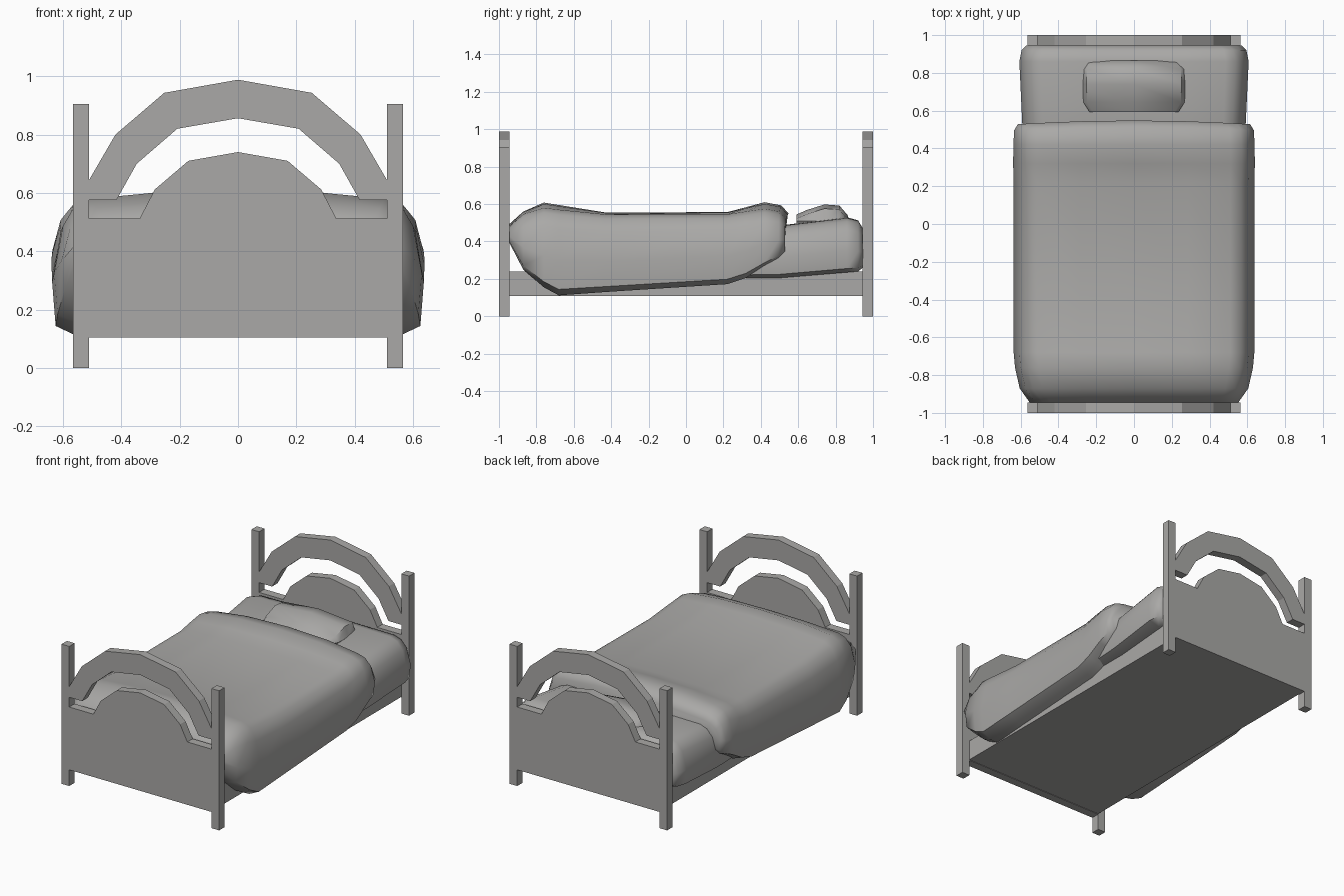
import bpy
import bmesh
import math

old = bpy.data.objects.get("Cube")
if old:
    bpy.data.objects.remove(old, do_unlink=True)

# One plain grey for everything
grey = bpy.data.materials.new("plain grey")
grey.use_nodes = True
COLOUR = (0.4, 0.395, 0.385, 1)
grey.diffuse_color = COLOUR
grey.node_tree.nodes["Principled BSDF"].inputs["Base Color"].default_value = COLOUR


def finish(name, bm, smooth=None):
    bmesh.ops.recalc_face_normals(bm, faces=bm.faces[:])
    mesh = bpy.data.meshes.new(name)
    bm.to_mesh(mesh)
    bm.free()
    mesh.materials.append(grey)
    obj = bpy.data.objects.new(name, mesh)
    bpy.context.collection.objects.link(obj)
    if smooth:
        bpy.ops.object.select_all(action='DESELECT')
        obj.select_set(True)
        bpy.context.view_layer.objects.active = obj
        bpy.ops.object.shade_smooth_by_angle(angle=math.radians(smooth))
    return obj


def box(name, x0, x1, y0, y1, z0, z1):
    bm = bmesh.new()
    bmesh.ops.create_cube(bm, size=1)
    for v in bm.verts:
        v.co = (x1 if v.co.x > 0 else x0, y1 if v.co.y > 0 else y0, z1 if v.co.z > 0 else z0)
    return finish(name, bm)


def board(name, outline, y0, y1):
    """Extrude a flat x-z outline through the board thickness."""
    bm = bmesh.new()
    face = bm.faces.new([bm.verts.new((x, y0, z)) for x, z in outline])
    grown = bmesh.ops.extrude_face_region(bm, geom=[face])["geom"]
    for v in grown:
        if isinstance(v, bmesh.types.BMVert):
            v.co.y = y1
    return finish(name, bm)


def mirrored(half):
    """Half outline from the side to the centre, completed on the other side."""
    return half + [(-x, z) for x, z in reversed(half) if x > 0]


def loft(name, rings, smooth):
    """Skin closed rings of points and cap both ends."""
    bm = bmesh.new()
    loops = [[bm.verts.new(p) for p in ring] for ring in rings]
    n = len(loops[0])
    for a, b in zip(loops, loops[1:]):
        for i in range(n):
            bm.faces.new((a[i], a[(i + 1) % n], b[(i + 1) % n], b[i]))
    bm.faces.new(loops[0])
    bm.faces.new(loops[-1])
    return finish(name, bm, smooth)


# Headboard and footboard: posts, solid panel and arched rail
P, W = 0.51, 0.565
panel = mirrored([(P, 0.105), (P, 0.512), (0.337, 0.512), (0.285, 0.612), (0.17, 0.71), (0, 0.74)])
arch_outer = mirrored([(P, 0.645), (0.42, 0.80), (0.253, 0.943), (0, 0.988)])
arch_inner = mirrored([(P, 0.575), (0.417, 0.575), (0.347, 0.70), (0.208, 0.82), (0, 0.856)])
for end, y0, y1 in (("foot", -1, -0.945), ("head", 0.945, 1)):
    for side, s in (("left", 1), ("right", -1)):
        xs = sorted((s * P, s * W))
        box(f"{end}_post_{side}", xs[0], xs[1], y0, y1, 0, 0.905)
    board(f"{end}_panel", panel, y0, y1)
    board(f"{end}_arch", arch_outer + arch_inner[::-1], y0, y1)

# Bed base
box("bed_base", -P, P, -0.945, 0.945, 0.108, 0.24)


def soft_ring(y, top, low, wide, crown, sag=0):
    """Rounded cross-section: top height, bottom height, half width, crown height."""
    h = top - low
    half = [(wide - 0.08, low), (wide - 0.012, low + 0.07 * h), (wide, low + 0.4 * h),
            (wide - 0.03, low + 0.78 * h), (wide - 0.07, top - 0.06 * h),
            (wide * 0.8, top), (wide * 0.45, top + crown * 0.75), (0, top + crown)]
    return [(x, y - sag * (x / wide) ** 2, z) for x, z in mirrored(half)]


# Mattress
loft("mattress", [soft_ring(*r) for r in (
    (-0.86, 0.44, 0.24, 0.5, 0), (0.1, 0.46, 0.2, 0.57, 0), (0.5, 0.482, 0.205, 0.59, 0.003),
    (0.86, 0.525, 0.235, 0.607, 0.005), (0.92, 0.51, 0.24, 0.595, 0.003),
    (0.946, 0.47, 0.26, 0.57, 0))], 60)

# Blanket, draped from the foot up to the pillow
loft("blanket", [soft_ring(*r) for r in (
    (-0.948, 0.48, 0.40, 0.55, 0.01), (-0.87, 0.545, 0.25, 0.605, 0.015),
    (-0.76, 0.58, 0.155, 0.63, 0.028), (-0.68, 0.57, 0.112, 0.637, 0.025),
    (-0.43, 0.545, 0.13, 0.637, 0.01), (0.22, 0.545, 0.172, 0.637, 0.012),
    (0.32, 0.56, 0.205, 0.64, 0.023), (0.42, 0.575, 0.265, 0.638, 0.035),
    (0.51, 0.56, 0.305, 0.635, 0.033, 0.015), (0.548, 0.52, 0.34, 0.615, 0.03, 0.02))], 60)

# Pillow
pillow = []
for y, top, wide in ((0.592, 0.545, 0.235), (0.645, 0.568, 0.268), (0.74, 0.598, 0.272),
                     (0.82, 0.592, 0.268), (0.865, 0.54, 0.24)):
    half = [(wide - 0.03, 0.47), (wide, 0.51), (wide - 0.02, top - 0.022), (0, top)]
    pillow.append([(x, y, z) for x, z in mirrored(half)])
loft("pillow", pillow, 50)
